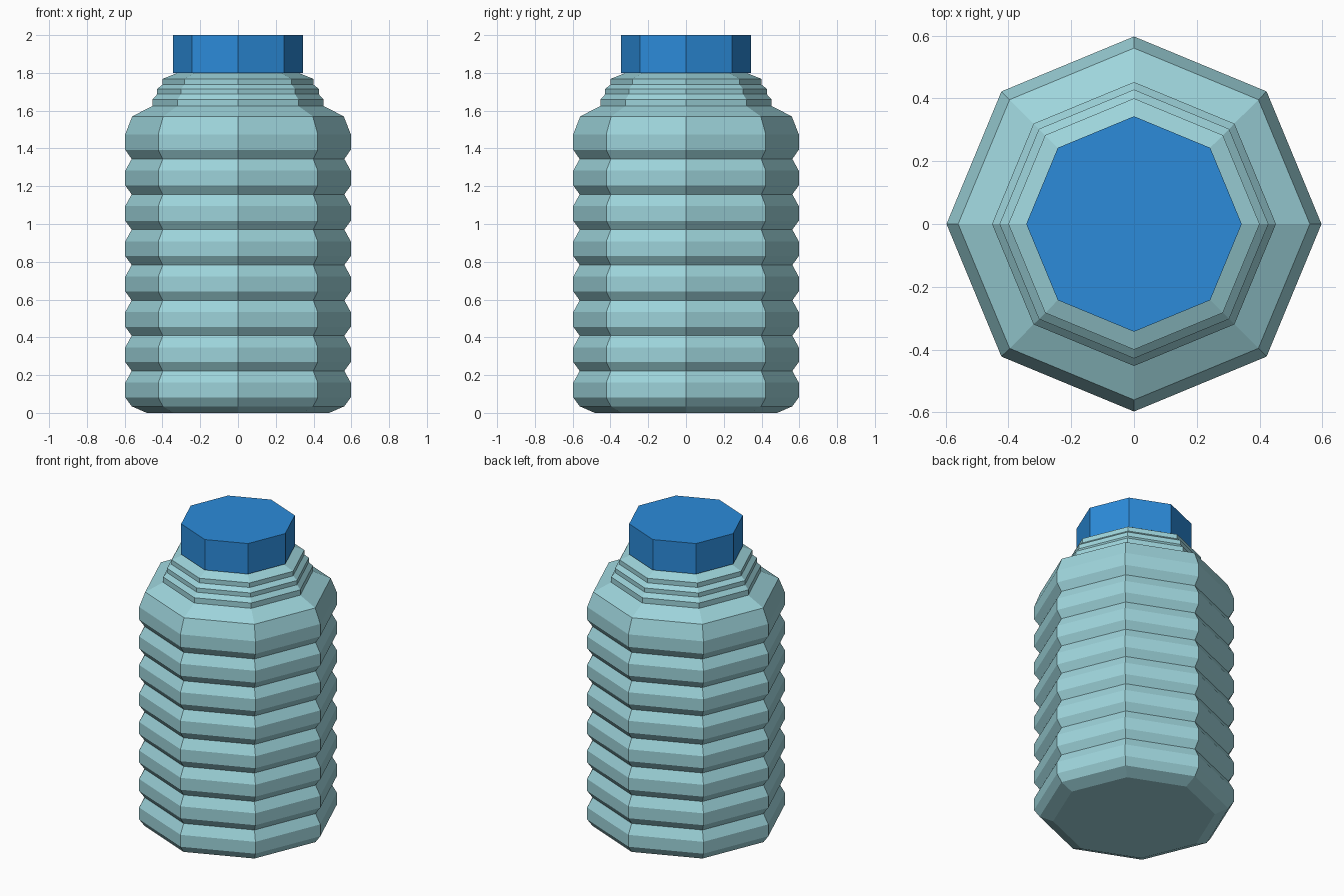
import bpy, bmesh
from math import cos, sin, tau

if "Cube" in bpy.data.objects:
    bpy.data.objects.remove(bpy.data.objects["Cube"])

SIDES = 8


def material(name, color):
    m = bpy.data.materials.new(name)
    m.diffuse_color = (*color, 1)
    m.use_nodes = True
    m.node_tree.nodes["Principled BSDF"].inputs["Base Color"].default_value = m.diffuse_color
    return m


def lathe(name, profile, mat):
    """Closed, flat-shaded octagonal solid from (radius, z) pairs."""
    bm = bmesh.new()
    rings = [[bm.verts.new((r * cos(tau * i / SIDES), r * sin(tau * i / SIDES), z))
              for i in range(SIDES)] for r, z in profile]
    for a, b in zip(rings, rings[1:]):
        for i in range(SIDES):
            j = (i + 1) % SIDES
            bm.faces.new((a[i], a[j], b[j], b[i]))
    bm.faces.new(rings[0][::-1])
    bm.faces.new(rings[-1])
    mesh = bpy.data.meshes.new(name)
    bm.to_mesh(mesh)
    bm.free()
    mesh.materials.append(mat)
    obj = bpy.data.objects.new(name, mesh)
    bpy.context.collection.objects.link(obj)
    return obj


# Ribbed bottle body: base chamfer, seven equal ribs
GROOVE, RIB, PITCH = 0.563, 0.597, 0.187
body = [(0.483, 0.0)]
for k in range(7):
    z = 0.035 + k * PITCH
    body += [(GROOVE, z), (RIB, z + 0.047), (RIB, z + 0.125)]

# Taller top rib and shoulder
body += [(GROOVE, 1.344), (RIB, 1.393), (RIB, 1.475), (0.56, 1.57)]

# Stepped neck
body += [(0.452, 1.625), (0.452, 1.66), (0.428, 1.687), (0.428, 1.715),
         (0.40, 1.738), (0.40, 1.768), (0.32, 1.80)]
lathe("bottle_body", body, material("pale_teal", (0.34, 0.66, 0.71)))

# Screw cap
lathe("bottle_cap", [(0.343, 1.80), (0.343, 2.0)],
      material("blue", (0.025, 0.26, 0.70)))
